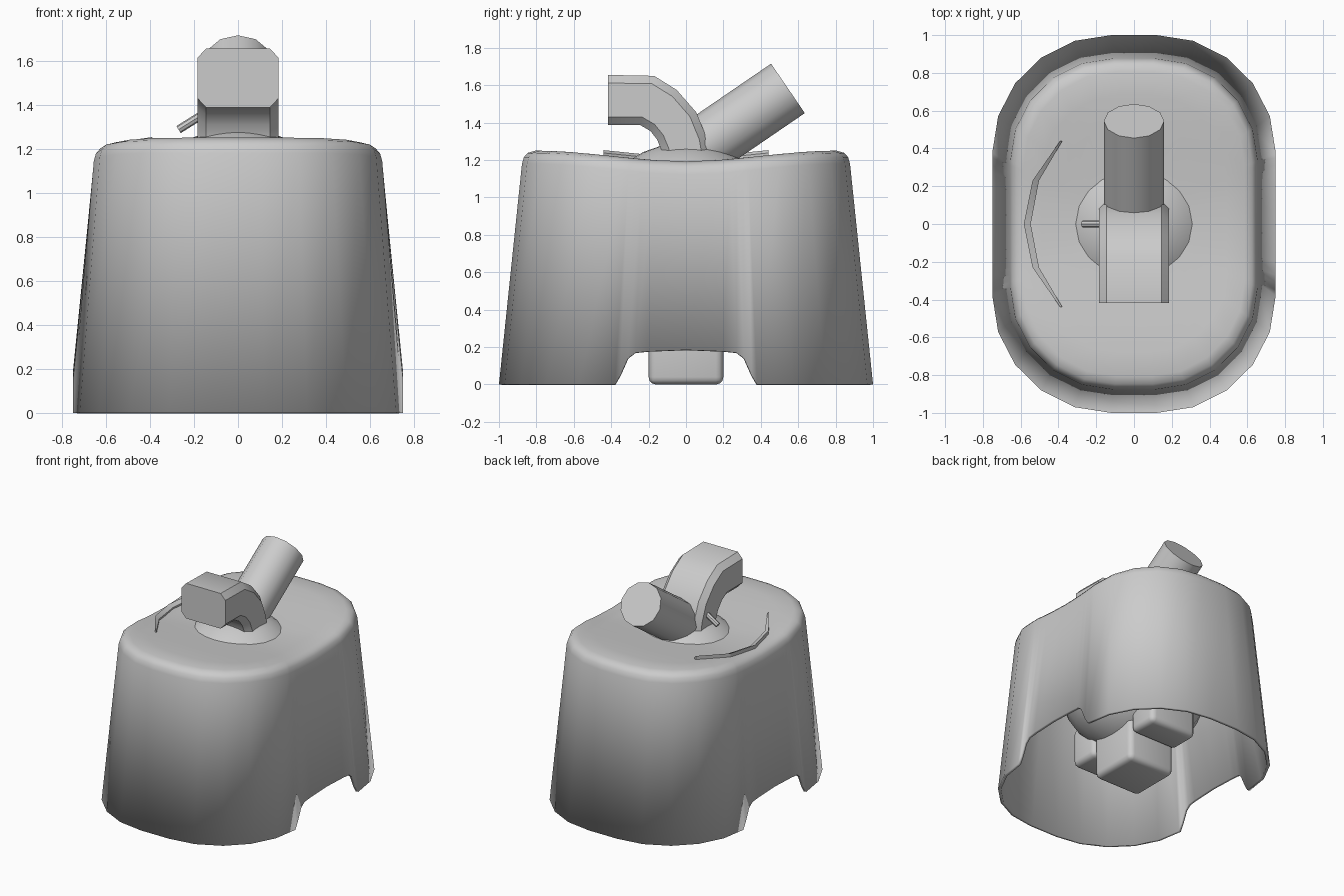
import bpy, bmesh, math
from mathutils import Vector, Matrix

if "Cube" in bpy.data.objects:
    bpy.data.objects.remove(bpy.data.objects["Cube"])

grey = bpy.data.materials.new("plain grey")
grey.use_nodes = True
grey.diffuse_color = (0.6, 0.6, 0.6, 1)
grey.node_tree.nodes["Principled BSDF"].inputs["Base Color"].default_value = (0.6, 0.6, 0.6, 1)


def finish(name, bm, angle=35):
    bmesh.ops.recalc_face_normals(bm, faces=bm.faces)
    mesh = bpy.data.meshes.new(name)
    bm.to_mesh(mesh)
    bm.free()
    mesh.materials.append(grey)
    ob = bpy.data.objects.new(name, mesh)
    bpy.context.collection.objects.link(ob)
    bpy.ops.object.select_all(action="DESELECT")
    ob.select_set(True)
    bpy.context.view_layer.objects.active = ob
    bpy.ops.object.shade_smooth_by_angle(angle=math.radians(angle))
    return ob


def loft(bm, rings):
    """Join closed rings of points and return the vertex rings."""
    vs = [[bm.verts.new(p) for p in ring] for ring in rings]
    n = len(vs[0])
    for a, b in zip(vs, vs[1:]):
        for i in range(n):
            j = (i + 1) % n
            bm.faces.new((a[i], a[j], b[j], b[i]))
    return vs


def capped_loft(name, rings, angle=35):
    bm = bmesh.new()
    vs = loft(bm, rings)
    bm.faces.new(vs[0])
    bm.faces.new(vs[-1])
    return finish(name, bm, angle)


def rounded_box(name, lo, hi, radius):
    lo, hi = Vector(lo), Vector(hi)
    bm = bmesh.new()
    bmesh.ops.create_cube(bm, size=1, matrix=Matrix.Translation((lo + hi) / 2)
                          @ Matrix.Diagonal((*(hi - lo), 1)))
    bmesh.ops.bevel(bm, geom=bm.edges[:], offset=radius, segments=3,
                    profile=0.5, affect="EDGES")
    return finish(name, bm, 50)


def rod(name, start, end, radius, sides):
    start, end = Vector(start), Vector(end)
    axis = (end - start).normalized()
    side = axis.cross((0, 0, 1)).normalized()
    up = side.cross(axis)
    turns = [math.tau * i / sides for i in range(sides)]
    ring = [(side * math.sin(t) + up * math.cos(t)) * radius for t in turns]
    return capped_loft(name, [[start + p for p in ring], [end + p for p in ring]])


# Hollow housing: rounded rectangle outline, saddle top, arched side notches
NOTCH = [(0, .185), (.2, .177), (.27, .17), (.31, .14), (.35, .05), (.38, 0)]


def saddle(y):
    t = min(abs(y) / .8, 1)
    return 1.193 + .057 * t * t * (3 - 2 * t)


def outline():
    """Unit outline as (x, y, bottom height)."""
    quarter = [(.75, y, z) for y, z in NOTCH]
    for k in range(1, 6):
        t = math.radians(18 * k)
        quarter.append((.12 + .63 * math.cos(t), .38 + .62 * math.sin(t), 0))
    half = quarter + [(-x, y, z) for x, y, z in reversed(quarter)]
    return half + [(-x, -y, z) for x, y, z in half[1:-1]]


base = outline()
rings = [base]
for hx, hy, drop in [(.655, .877, .07), (.645, .867, .035), (.625, .847, .012), (.585, .805, 0),
                     (.49, .68, 0), (.38, .52, 0), (.26, .36, 0), (.13, .18, 0)]:
    rings.append([(x * hx / .75, y * hy, saddle(y * hy) - drop) for x, y, z in base])
bm = bmesh.new()
shell = loft(bm, rings)
bm.faces.new(shell[-1])
bmesh.ops.remove_doubles(bm, verts=bm.verts, dist=.0001)
housing = finish("housing", bm, 60)
wall = housing.modifiers.new("wall", "SOLIDIFY")
wall.thickness = .022
wall.offset = -1

# Ball joint poking through the top of the housing
bm = bmesh.new()
bmesh.ops.create_uvsphere(bm, u_segments=20, v_segments=14, radius=.53,
                          matrix=Matrix.Translation((0, 0, .765)))
finish("ball_joint", bm, 60)

# Blocks below the ball
rounded_box("bottom_block", (-.2, -.2, 0), (.2, .2, .4), .04)
for name, s in (("front_block", -1), ("back_block", 1)):
    ys = sorted((s * .2, s * .44))
    rounded_box(name, (-.2, ys[0], .2), (.2, ys[1], .5), .04)

# Hooked handle with chamfered edges: pairs of outer and inner (y, z) points
SECTIONS = [((-.417, 1.655), (-.417, 1.387)), ((-.17, 1.65), (-.245, 1.387)),
            ((-.05, 1.575), (-.19, 1.355)), ((.055, 1.455), (-.155, 1.31)),
            ((.11, 1.32), (-.13, 1.25)), ((.13, 1.2), (-.12, 1.19)),
            ((.13, 1.1), (-.12, 1.1))]
octagon = [(.145, 0), (.185, .16), (.185, .84), (.145, 1)]
octagon += [(-x, t) for x, t in reversed(octagon)]
hook = []
for outer, inner in SECTIONS:
    o, i = Vector((0, *outer)), Vector((0, *inner))
    hook.append([o.lerp(i, t) + Vector((x, 0, 0)) for x, t in octagon])
capped_loft("hooked_handle", hook, 32)

# Slanted stick and small side peg
rod("slanted_stick", (0, -.03, 1.19), (0, .545, 1.583), .16, 12)
rod("side_peg", (-.15, 0, 1.362), (-.27, 0, 1.287), .019, 8)

# Thin curved ridge on the top
ridge = []
for x, y, w in [(-.385, -.44, .006), (-.52, -.23, .017), (-.565, 0, .018),
                (-.52, .23, .017), (-.385, .44, .006)]:
    z = saddle(y)
    ridge.append([(x - w, y, z - .03), (x - w, y, z + .027),
                  (x + w, y, z + .012), (x + w, y, z - .03)])
capped_loft("curved_ridge", ridge, 20)
